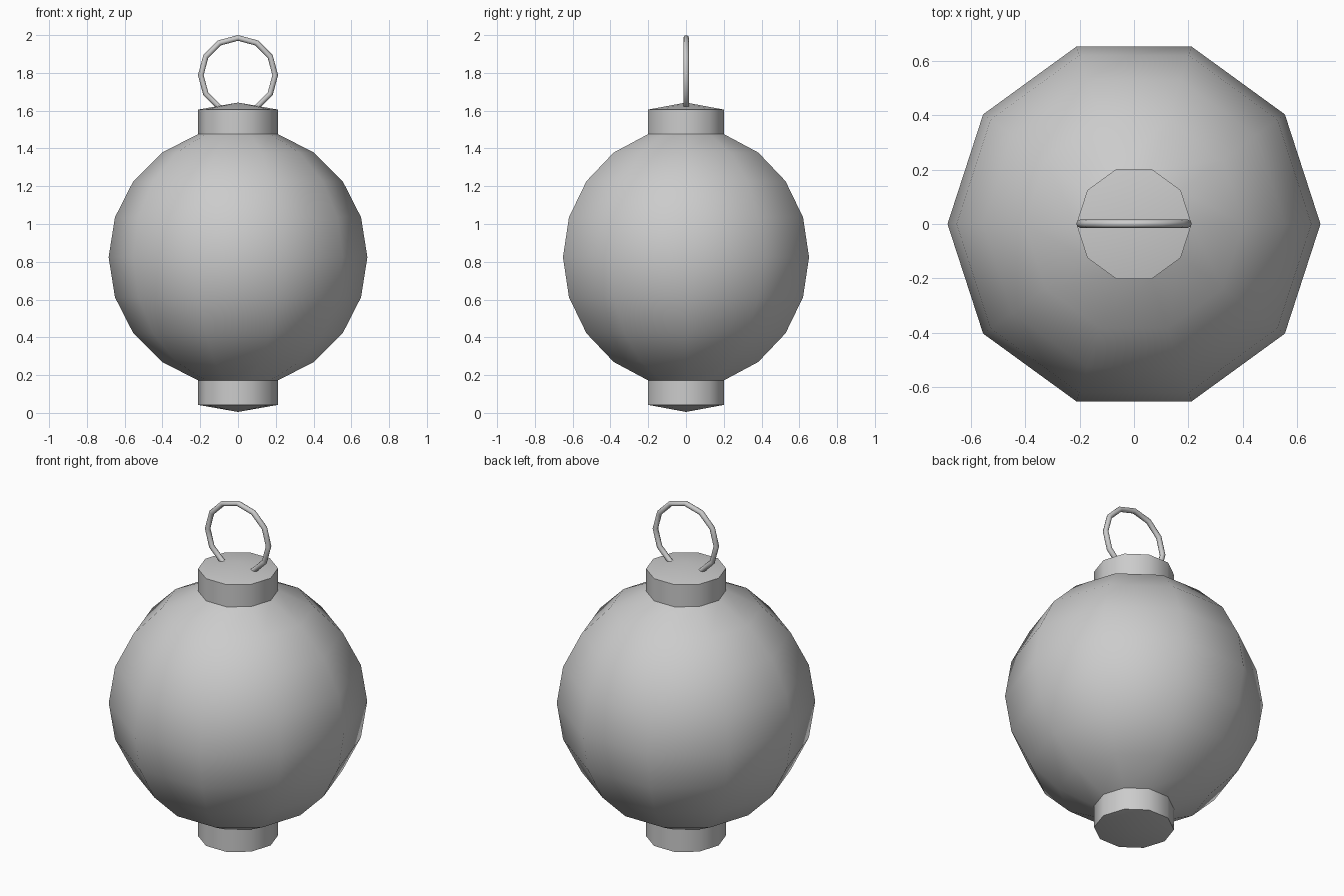
import bpy
import bmesh
from math import sin, cos, pi, radians

cube = bpy.data.objects.get("Cube")
if cube:
    bpy.data.objects.remove(cube, do_unlink=True)

SIDES = 10
RADIUS = 0.685
MID_Z = 0.824
NECK = 0.13      # height of each cap's straight wall

grey = bpy.data.materials.new("plain grey")
grey.use_nodes = True
colour = (0.6, 0.6, 0.6, 1)
grey.diffuse_color = colour
grey.node_tree.nodes["Principled BSDF"].inputs["Base Color"].default_value = colour


def finish(obj, angle):
    """Give the part its material and smooth shading."""
    obj.data.materials.clear()
    obj.data.materials.append(grey)
    bpy.ops.object.select_all(action='DESELECT')
    obj.select_set(True)
    bpy.context.view_layer.objects.active = obj
    bpy.ops.object.shade_smooth_by_angle(angle=radians(angle))


def lathe(name, profile):
    """Spin an (r, z) profile round the upright axis."""
    bm = bmesh.new()
    verts = [bm.verts.new((r, 0, z)) for r, z in profile]
    edges = [bm.edges.new(pair) for pair in zip(verts, verts[1:])]
    bmesh.ops.spin(bm, geom=verts + edges, cent=(0, 0, 0), axis=(0, 0, 1),
                   angle=2 * pi, steps=SIDES)
    bmesh.ops.remove_doubles(bm, verts=bm.verts, dist=0.0005)
    bmesh.ops.recalc_face_normals(bm, faces=bm.faces)
    mesh = bpy.data.meshes.new(name)
    bm.to_mesh(mesh)
    bm.free()
    obj = bpy.data.objects.new(name, mesh)
    bpy.context.collection.objects.link(obj)
    finish(obj, 40)


# Round body, stopping at the rim of each cap
step = pi / SIDES
arc = [i * step for i in range(-4, 5)]
lathe("bauble_body", [(RADIUS * cos(a), MID_Z + RADIUS * sin(a)) for a in arc])

# Caps with a shallow pointed end
rim_r, rim_h = RADIUS * cos(4 * step), RADIUS * sin(4 * step)
for name, side in (("top_cap", 1), ("bottom_cap", -1)):
    lathe(name, [(rim_r, MID_Z + side * rim_h),
                 (rim_r, MID_Z + side * (rim_h + NECK)),
                 (0, MID_Z + side * (RADIUS + NECK + 0.004))])

# Hanging ring, sunk into the top cap
bpy.ops.mesh.primitive_torus_add(major_segments=12, minor_segments=8,
                                 major_radius=0.197, minor_radius=0.015,
                                 location=(0, 0.001, 1.788),
                                 rotation=(pi / 2, 0, 0))
ring = bpy.context.object
ring.name = "hanging_ring"
finish(ring, 60)
